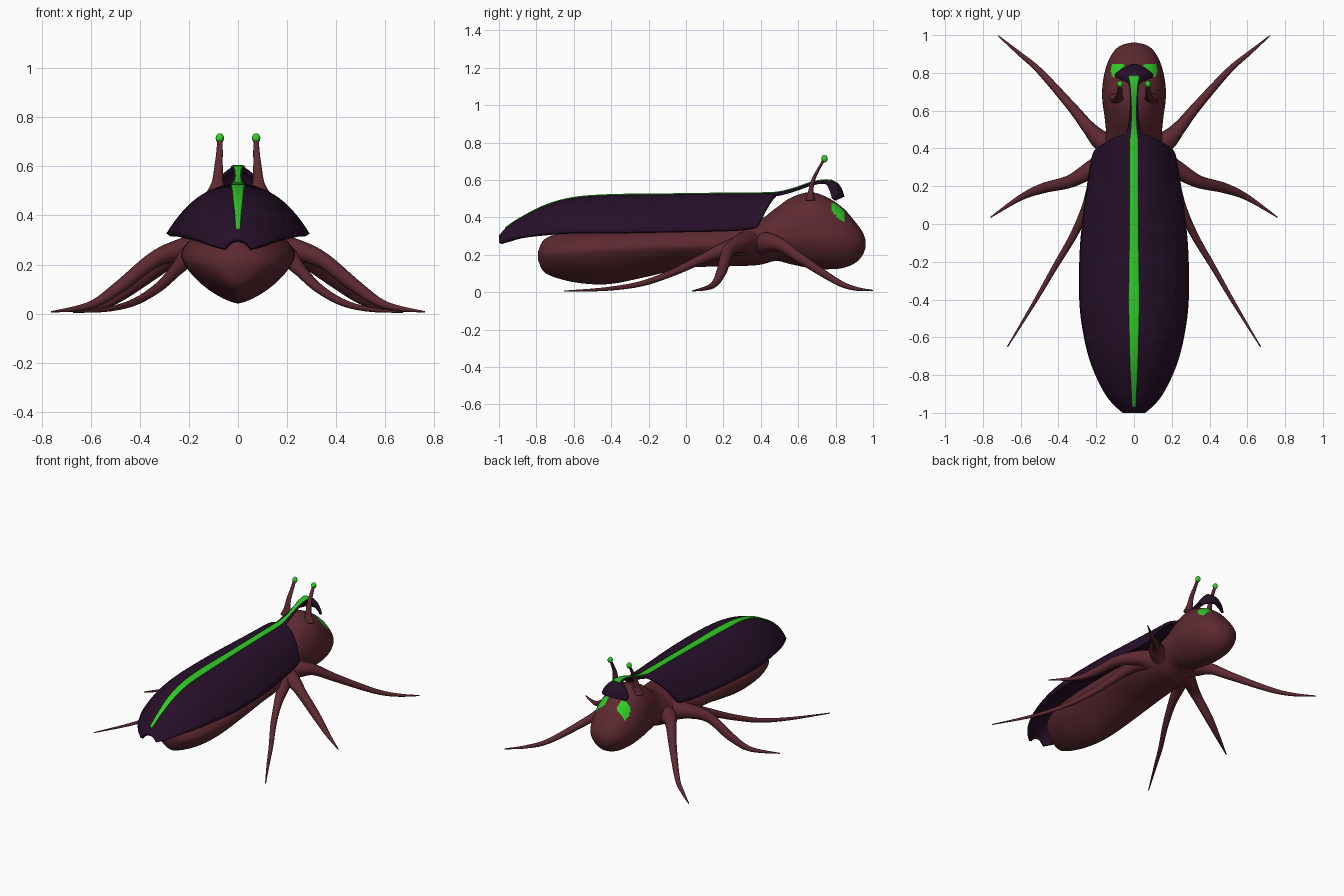
import bpy
import bmesh
from math import sin, cos, pi, copysign
from mathutils import Vector

if "Cube" in bpy.data.objects:
    bpy.data.objects.remove(bpy.data.objects["Cube"], do_unlink=True)


def material(name, rgb):
    m = bpy.data.materials.new(name)
    m.use_nodes = True
    m.diffuse_color = (*rgb, 1)
    m.node_tree.nodes["Principled BSDF"].inputs["Base Color"].default_value = (*rgb, 1)
    return m


BROWN = material("reddish brown", (0.11, 0.022, 0.031))
PURPLE = material("dark purple", (0.02, 0.005, 0.022))
GREEN = material("bright green", (0.03, 0.62, 0.02))


def spline(rows, steps):
    """Smooth interpolation through rows of numbers."""
    ext = [rows[0]] + list(rows) + [rows[-1]]
    out = []
    for i in range(1, len(ext) - 2):
        for s in range(steps):
            t = s / steps
            out.append([b + 0.5 * t * (c - a + t * (2 * a - 5 * b + 4 * c - d + t * (3 * (b - c) + d - a)))
                        for a, b, c, d in zip(*ext[i - 1:i + 3])])
    return out + [list(rows[-1])]


def loft(name, rings, mats, closed=False):
    """Skin a list of point rings; closed rings are capped."""
    bm = bmesh.new()
    grid = [[bm.verts.new(p) for p in ring] for ring in rings]
    n = len(grid[0])
    for r0, r1 in zip(grid, grid[1:]):
        for j in range(n if closed else n - 1):
            k = (j + 1) % n
            bm.faces.new((r0[j], r0[k], r1[k], r1[j]))
    if closed:
        bm.faces.new(grid[0])
        bm.faces.new(grid[-1])
        bmesh.ops.recalc_face_normals(bm, faces=bm.faces)
    mesh = bpy.data.meshes.new(name)
    bm.to_mesh(mesh)
    bm.free()
    for m in mats:
        mesh.materials.append(m)
    mesh.shade_smooth()
    ob = bpy.data.objects.new(name, mesh)
    bpy.context.collection.objects.link(ob)
    return ob


def arched_plate(name, rows, mat, thickness, cols=32):
    """Rows: y, half width, crest height, side drop, backward sweep of the sides."""
    rings = []
    for y, w, z, drop, sweep in spline(rows, 8):
        ts = [2 * j / cols - 1 for j in range(cols + 1)]
        rings.append([(w * t, y - sweep * t * t, z - drop * abs(t) ** 2.4) for t in ts])
    ob = loft(name, rings, [mat])
    mod = ob.modifiers.new("thickness", "SOLIDIFY")
    mod.thickness = thickness
    mod.offset = -1
    bpy.context.view_layer.objects.active = ob
    ob.select_set(True)
    bpy.ops.object.shade_smooth_by_angle()
    ob.select_set(False)


def tube(name, rows, mat, flat=1.0, sides=16):
    """Rows: x, y, z, radius; flat squashes the tube across its side axis."""
    pts = spline(rows, 8)
    rings = []
    for i, (x, y, z, r) in enumerate(pts):
        a, b = pts[max(i - 1, 0)], pts[min(i + 1, len(pts) - 1)]
        d = (Vector(b[:3]) - Vector(a[:3])).normalized()
        ref = Vector((1, 0, 0)) if abs(d.z) > 0.85 else Vector((0, 0, 1))
        u = (ref - d * ref.dot(d)).normalized()
        v = d.cross(u)
        rings.append([Vector((x, y, z)) + r * (u * cos(2 * pi * k / sides) + flat * v * sin(2 * pi * k / sides))
                      for k in range(sides)])
    return loft(name, rings, [mat], closed=True)


# Body and head: y, half width, bottom, widest height, top, keel sharpness
body_rows = [
    (-.79, .02, .17, .2, .22, 1.4), (-.76, .10, .11, .2, .28, 1.4),
    (-.68, .17, .073, .21, .315, 1.4), (-.55, .215, .047, .22, .33, 1.4),
    (-.4, .23, .045, .23, .34, 1.4), (-.2, .23, .085, .24, .35, 1.35),
    (0, .22, .13, .245, .36, 1.3), (.2, .2, .138, .25, .37, 1.2),
    (.38, .17, .145, .26, .385, 1.1), (.48, .15, .167, .28, .45, 1.1),
    (.56, .155, .15, .3, .505, 1.1), (.66, .168, .13, .31, .535, 1.1),
    (.75, .165, .123, .3, .51, 1.1), (.84, .145, .13, .28, .45, 1.1),
    (.91, .11, .16, .27, .37, 1.1), (.945, .07, .2, .265, .32, 1.1),
    (.96, .015, .24, .26, .28, 1.1)]
SIDES = 80
rings = []
for y, w, low, mid, top, keel in spline(body_rows, 10):
    ring = []
    for k in range(SIDES):
        a = 2 * pi * k / SIDES
        c, s = cos(a), sin(a)
        e = keel if s < 0 else 1.0
        x = copysign(abs(c) ** e, c) * w
        z = mid + (abs(s) ** e * (low - mid) if s < 0 else s * (top - mid))
        ring.append((x, y, z))
    rings.append(ring)
body = loft("body_and_head", rings, [BROWN, GREEN], closed=True)

# Eyes are rounded patches on the upper front of the head
for f in body.data.polygons:
    c = f.center
    if c.z > .35 and ((abs(c.x) - .085) / .036) ** 4 + ((c.y - .815) / .035) ** 4 < 1:
        f.material_index = 1

# Wing case
arched_plate("wing_case", [
    (-1, .06, .305, .04, 0), (-.95, .115, .355, .075, 0), (-.88, .165, .40, .1, 0),
    (-.75, .225, .465, .15, 0), (-.6, .265, .505, .18, 0), (-.4, .29, .52, .195, 0),
    (-.1, .285, .524, .194, 0), (.2, .25, .528, .193, 0), (.38, .225, .53, .185, .03),
    (.48, .21, .53, .165, .09)], PURPLE, .02)

# Strap over the head ending in a small hood
arched_plate("head_strap", [
    (.42, .06, .53, .01, 0), (.5, .035, .537, .008, 0), (.58, .024, .557, .006, 0),
    (.67, .022, .588, .006, 0), (.74, .03, .6, .01, 0), (.775, .075, .598, .05, .01),
    (.81, .1, .585, .07, .03), (.835, .1, .55, .05, .04), (.847, .09, .51, .02, .045)],
    PURPLE, .014)

# Green stripe down the middle
arched_plate("back_stripe", [
    (-.97, .008, .344, 0, 0), (-.95, .01, .36, 0, 0), (-.88, .013, .405, 0, 0),
    (-.75, .02, .47, 0, 0), (-.6, .024, .51, 0, 0), (-.4, .028, .525, 0, 0),
    (-.1, .024, .529, 0, 0), (.2, .022, .533, 0, 0), (.42, .022, .535, 0, 0),
    (.5, .015, .541, 0, 0), (.58, .011, .561, 0, 0), (.67, .014, .592, 0, 0),
    (.74, .022, .604, 0, 0), (.785, .03, .601, .002, 0)], GREEN, .006, cols=4)

# Legs, antennae and antenna tips, mirrored left and right
legs = {
    "front_leg": [(.08, .40, .25, .07), (.17, .44, .265, .055), (.24, .51, .25, .036), (.33, .62, .175, .026),
                  (.5, .81, .055, .017), (.61, .905, .02, .011), (.72, .997, .01, .003)],
    "middle_leg": [(.1, .34, .26, .08), (.22, .29, .26, .05), (.34, .225, .22, .034), (.48, .19, .11, .027),
                   (.6, .14, .035, .016), (.76, .035, .007, .003)],
    "rear_leg": [(.1, .36, .26, .07), (.19, .24, .24, .045), (.25, .09, .18, .027), (.32, -.06, .11, .02),
                 (.42, -.23, .048, .015), (.53, -.42, .018, .01), (.67, -.65, .006, .003)]}
for side, s in (("left", 1), ("right", -1)):
    for name, rows in legs.items():
        tube(f"{side}_{name}", [(s * x, y, z, r) for x, y, z, r in rows], BROWN)
    antenna = [(.085, .665, .49, .045), (.083, .667, .535, .024), (.079, .68, .6, .017),
               (.075, .71, .66, .013), (.074, .735, .705, .011)]
    tube(f"{side}_antenna", [(s * x, y, z, r) for x, y, z, r in antenna], BROWN, flat=.6)
    bpy.ops.mesh.primitive_uv_sphere_add(segments=16, ring_count=10, radius=.017, location=(s * .074, .74, .714))
    tip = bpy.context.object
    tip.name = f"{side}_antenna_tip"
    tip.scale.z = 1.2
    tip.data.materials.append(GREEN)
    tip.data.shade_smooth()
    tip.select_set(False)
